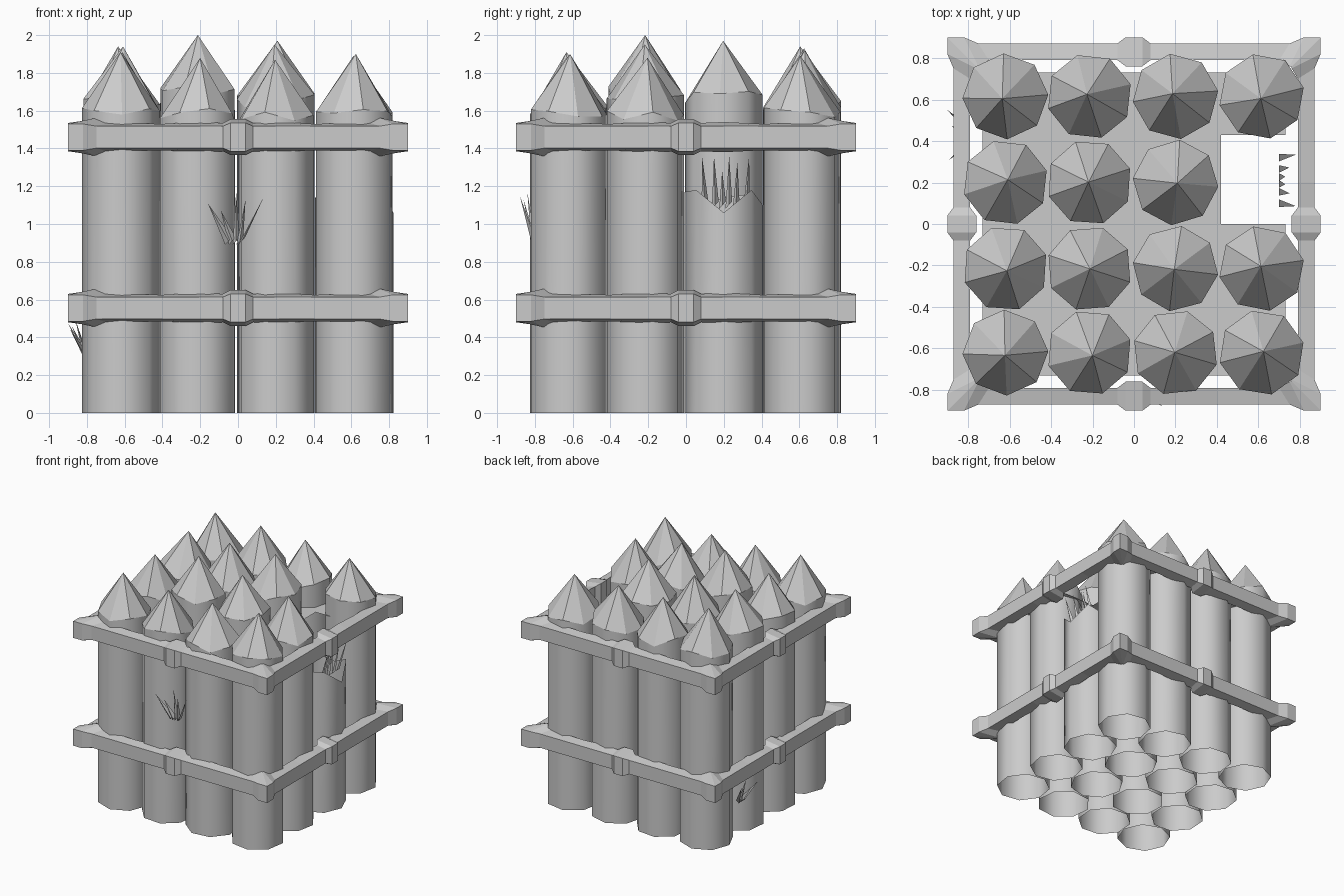
import bpy, bmesh, math, random
from mathutils import Vector

random.seed(7)
if "Cube" in bpy.data.objects:
    bpy.data.objects.remove(bpy.data.objects["Cube"], do_unlink=True)

wood = bpy.data.materials.new("grey_wood")
wood.use_nodes = True
GREY = (0.6, 0.6, 0.6, 1)
wood.diffuse_color = GREY
wood.node_tree.nodes["Principled BSDF"].inputs["Base Color"].default_value = GREY


def make_object(name, bm):
    mesh = bpy.data.meshes.new(name)
    bm.to_mesh(mesh)
    bm.free()
    mesh.materials.append(wood)
    obj = bpy.data.objects.new(name, mesh)
    bpy.context.collection.objects.link(obj)
    return obj


SIDES, RADIUS = 8, 0.207


def log(name, x, y, rim, tip=None):
    """Open-bottomed octagonal post with smooth sides and a flat-faced point."""
    bm = bmesh.new()
    turn = random.uniform(0, math.pi / 4) if tip else math.pi
    low, high = [], []
    for i in range(SIDES):
        a = turn + i * math.tau / SIDES
        px, py = x + RADIUS * math.cos(a), y + RADIUS * math.sin(a)
        low.append(bm.verts.new((px, py, 0)))
        high.append(bm.verts.new((px, py, rim[i])))
    for i in range(SIDES):
        j = (i + 1) % SIDES
        bm.faces.new((low[i], low[j], high[j], high[i])).smooth = True
        bm.edges.get((high[i], high[j])).smooth = False
    if tip:
        apex = bm.verts.new((x + random.uniform(-.015, .015), y + random.uniform(-.015, .015), tip))
        for i in range(SIDES):
            bm.faces.new((high[i], high[(i + 1) % SIDES], apex))
    return make_object(name, bm)


# Sixteen posts in a grid, one of them snapped off
GRID = (-0.62, -0.215, 0.2, 0.615)
TIPS = ((1.91, 1.88, 1.87, 1.90),
        (1.91, 2.00, 1.95, 1.88),
        (1.94, 1.95, 1.97, None),
        (1.94, 1.93, 1.92, 1.89))
for row, y in enumerate(GRID):
    for col, x in enumerate(GRID):
        tip = TIPS[row][col]
        if tip:
            rim = [tip - 0.3 + random.uniform(-.035, .035) for _ in range(SIDES)]
            log(f"post_{row}_{col}", x, y, rim, tip)
        else:
            log("broken_post", x, y, (1.14, 1.08, 1.17, 1.18, 1.06, 1.18, 1.1, 1.16))

# Floor between the posts, left open around the broken one
bm = bmesh.new()
EDGE = 0.73
for x0, x1, y0, y1 in ((-EDGE, 0.42, -EDGE, EDGE), (0.42, EDGE, -EDGE, 0), (0.42, EDGE, 0.43, EDGE)):
    bm.faces.new([bm.verts.new((px, py, 1.45)) for px, py in ((x0, y0), (x1, y0), (x1, y1), (x0, y1))])
make_object("deck", bm)


# Square rail rings with swollen corners and mid-side knots
# Each station: along, outer distance, outer half height, along inside, inner distance, inner half height
HALF = ((0.82, 0.90, 0.07, 0.75, 0.76, 0.10),
        (0.75, 0.87, 0.058, 0.70, 0.79, 0.075),
        (0.4, 0.87, 0.058, 0.4, 0.79, 0.07),
        (0.2, 0.87, 0.058, 0.2, 0.79, 0.08),
        (0.08, 0.87, 0.058, 0.08, 0.79, 0.075),
        (0.04, 0.90, 0.075, 0.04, 0.76, 0.095))
CORNER = (0.90, 0.90, 0.07, 0.76, 0.76, 0.10)


def rail(name, z):
    bm = bmesh.new()
    side = [CORNER, *HALF] + [(-s[0], s[1], s[2], -s[3], s[4], s[5]) for s in reversed(HALF)]
    rings = []
    for quarter in range(4):
        c, s = (1, 0, -1, 0)[quarter], (0, 1, 0, -1)[quarter]
        for ao, do, ho, ai, di, hi in side:
            ring = [(ao, do, ho), (ao, do, -ho), (ai, di, -hi), (ai, di, hi)]
            rings.append([bm.verts.new((c * a - s * d, s * a + c * d, z + h)) for a, d, h in ring])
    for k, ring in enumerate(rings):
        nxt = rings[(k + 1) % len(rings)]
        for i in range(4):
            j = (i + 1) % 4
            bm.faces.new((ring[i], ring[j], nxt[j], nxt[i]))
    bmesh.ops.recalc_face_normals(bm, faces=bm.faces)
    return make_object(name, bm)


rail("lower_rail", 0.555)
rail("upper_rail", 1.46)


def splinters(name, base, along, out, spikes):
    """Fan of thin wedges: each spike is (root offset, tip offset, rise, lean out)."""
    bm = bmesh.new()
    base, along, out = Vector(base), Vector(along), Vector(out)
    for root, end, rise, lean in spikes:
        foot = base + along * root
        corners = (foot - along * 0.018, foot + along * 0.018 + Vector((0, 0, 0.04)),
                   foot + out * 0.02 + Vector((0, 0, 0.02)))
        tri = [bm.verts.new(p) for p in corners]
        apex = bm.verts.new(base + along * end + out * lean + Vector((0, 0, rise)))
        for i in range(3):
            bm.faces.new((tri[i], tri[(i + 1) % 3], apex))
        bm.faces.new(tri[::-1])
    bmesh.ops.recalc_face_normals(bm, faces=bm.faces)
    return make_object(name, bm)


# Splintered wood on the front, the model's right side and the snapped post
FAN = ((-.04, -.15, .22, .07), (-.02, -.08, .18, .05), (0, 0, .28, .04), (.02, .05, .24, .06), (.03, .15, .26, .08))
splinters("front_splinters", (-0.01, -0.80, 0.89), (1, 0, 0), (0, -1, 0), FAN)
splinters("side_splinters", (-0.80, 0.43, 0.28), (0, 1, 0), (-1, 0, 0),
          [(r, e * 0.8, h * 0.75, lean + 0.02) for r, e, h, lean in FAN])
splinters("post_splinters", (0.70, 0.21, 1.08), (0, 1, 0), (1, 0, 0),
          [(r * 0.055, r * 0.062, rise, 0.02 + 0.03 * abs(r) % 0.08)
           for r, rise in ((-2, .27), (-1, .28), (-.3, .20), (.3, .28), (1, .25), (2, .28))])
